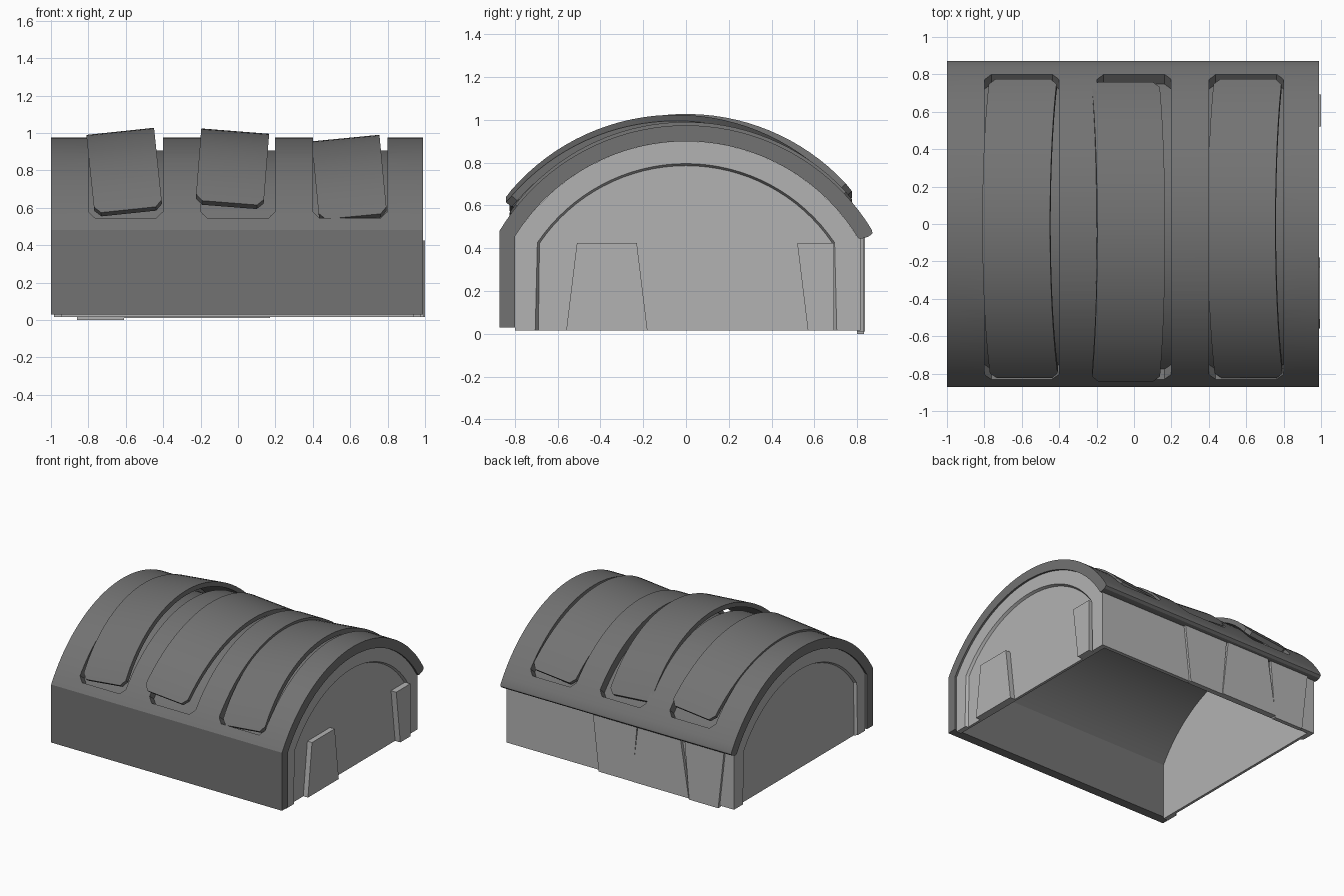
import bpy, bmesh, math
from mathutils import Matrix, Vector

if "Cube" in bpy.data.objects:
    bpy.data.objects.remove(bpy.data.objects["Cube"])

ZC = -0.042          # centre height of the roof arcs
R_OUT, R_IN = 1.017, 0.942


def material(name, v):
    m = bpy.data.materials.new(name)
    m.diffuse_color = (v, v, v, 1)
    m.use_nodes = True
    m.node_tree.nodes["Principled BSDF"].inputs["Base Color"].default_value = m.diffuse_color
    return m


DARK = material("dark grey roof", 0.17)
LIGHT = material("light grey wall", 0.45)


def finish(name, bm, mat, smooth=True):
    bmesh.ops.recalc_face_normals(bm, faces=bm.faces)
    me = bpy.data.meshes.new(name)
    bm.to_mesh(me)
    bm.free()
    me.materials.append(mat)
    ob = bpy.data.objects.new(name, me)
    bpy.context.collection.objects.link(ob)
    if smooth:
        smooth_object(ob)
    return ob


def smooth_object(ob):
    bpy.ops.object.select_all(action='DESELECT')
    ob.select_set(True)
    bpy.context.view_layer.objects.active = ob
    bpy.ops.object.shade_smooth_by_angle(angle=math.radians(25))


def prism(name, pts, a, b, mat, axis='x', smooth=True):
    """Extrude a profile from a to b along x (y,z points) or y (x,z points)."""
    bm = bmesh.new()
    place = (lambda p, t: (t, p[0], p[1])) if axis == 'x' else (lambda p, t: (p[0], t, p[1]))
    lo = [bm.verts.new(place(p, a)) for p in pts]
    hi = [bm.verts.new(place(p, b)) for p in pts]
    bm.faces.new(lo)
    bm.faces.new(hi)
    n = len(pts)
    for i in range(n):
        j = (i + 1) % n
        bm.faces.new((lo[i], lo[j], hi[j], hi[i]))
    return finish(name, bm, mat, smooth)


def arc(r, y0, y1, n=32):
    a0, a1 = math.asin(y0 / r), math.asin(y1 / r)
    angles = [a0 + (a1 - a0) * i / n for i in range(n + 1)]
    return [(r * math.sin(a), ZC + r * math.cos(a)) for a in angles]


def curved_strip(name, x, hw, a0, a1, r0, r1, mat, n=32, cut=0.035):
    """Curved panel following the roof, with chamfered corners."""
    rows = [(a0, hw - cut)]
    b0, b1 = a0 + cut * 1.2, a1 - cut * 1.2
    rows += [(b0 + (b1 - b0) * i / n, hw) for i in range(n + 1)]
    rows += [(a1, hw - cut)]
    bm = bmesh.new()
    rings = []
    for a, w in rows:
        rings.append([bm.verts.new((x + s * w, r * math.sin(a), ZC + r * math.cos(a)))
                      for s, r in ((-1, r0), (1, r0), (1, r1), (-1, r1))])
    for p, q in zip(rings, rings[1:]):
        for i in range(4):
            j = (i + 1) % 4
            bm.faces.new((p[i], p[j], q[j], q[i]))
    bm.faces.new(rings[0])
    bm.faces.new(rings[-1])
    return finish(name, bm, mat)


# Roof shell: vertical front wall, arched top, short eave at the back
roof_profile = [(-0.80, 0.03), (-0.872, 0.03)] + arc(R_OUT, -0.872, 0.868, 40)
roof_profile += [(0.872, 0.47), (0.855, 0.455), (0.82, 0.445)]
roof_profile += arc(R_IN, -0.80, 0.805, 40)[::-1]
roof = prism("roof_shell", roof_profile, -1.0, 0.99, DARK, smooth=False)

# Shallow slots across the roof
for x in (-0.6, 0.0, 0.6):
    cutter = curved_strip("slot_cutter", x, 0.198, -0.956, 0.906, 0.95, 1.15, DARK)
    cutter.hide_render = True
    mod = roof.modifiers.new("slot", 'BOOLEAN')
    mod.operation, mod.solver, mod.object = 'DIFFERENCE', 'EXACT', cutter
    bpy.context.view_layer.objects.active = roof
    bpy.ops.object.modifier_apply(modifier=mod.name)
    bpy.data.objects.remove(cutter)
smooth_object(roof)

# Loose curved roof panels: x, lift, roll about y, pitch about x (degrees)
for x, lift, roll, pitch in ((-0.63, 0.034, -6, 0), (-0.015, 0.034, 4.5, -2.6), (0.575, -0.002, -5.5, 0)):
    panel = curved_strip("roof_panel", 0, 0.182, -0.945, 0.868, R_OUT - 0.035, R_OUT, DARK)
    top = Vector((0, 0, ZC + R_OUT))
    rot = Matrix.Rotation(math.radians(roll), 4, 'Y') @ Matrix.Rotation(math.radians(pitch), 4, 'X')
    panel.data.transform(Matrix.Translation(top + Vector((x, 0, lift))) @ rot @ Matrix.Translation(-top))

# End walls, each with a raised arched frame
outer = [(-0.80, 0.015)] + arc(R_IN, -0.80, 0.815) + [(0.815, 0.015)]
inner = [(-0.705, 0.015)] + arc(0.838, -0.695, 0.695) + [(0.705, 0.015)]
bevel = [(-0.69, 0.015)] + arc(0.828, -0.685, 0.685) + [(0.69, 0.015)]
for side, face in ((-1, -0.985), (1, 0.975)):
    prism("end_wall", outer, face - side * 0.04, face - side * 0.02, LIGHT)
    bm = bmesh.new()
    loops = [[bm.verts.new((t, y, z)) for y, z in pts] for pts, t in
             ((outer, face - side * 0.02), (outer, face), (inner, face), (bevel, face - side * 0.02))]
    for p, q in zip(loops, loops[1:]):
        for i in range(len(p) - 1):
            bm.faces.new((p[i], p[i + 1], q[i + 1], q[i]))
    for k in (0, -1):
        bm.faces.new([l[k] for l in loops])
    finish("end_frame", bm, LIGHT)

# Back wall
prism("back_wall", [(-0.985, 0.015), (0.975, 0.015), (0.975, 0.46), (-0.985, 0.46)],
      0.785, 0.815, LIGHT, 'y', False)

# Patch plates leaning on the right end wall
prism("end_plate", [(-0.56, 0.015), (-0.18, 0.015), (-0.23, 0.425), (-0.51, 0.425)],
      0.95, 0.995, LIGHT, smooth=False)
prism("end_plate", [(0.57, 0.015), (0.693, 0.015), (0.693, 0.425), (0.52, 0.425)],
      0.95, 1.0, LIGHT, smooth=False)

# Patch plates on the back wall: bottom x pair, top x pair, base height, face
for b0, b1, t0, t1, z, y in ((-0.12, 0.17, -0.16, 0.22, 0.01, 0.832),
                             (-0.61, -0.12, -0.54, -0.17, 0.012, 0.838),
                             (-0.86, -0.61, -0.91, -0.57, 0.0, 0.832)):
    prism("back_plate", [(b0, z), (b1, z), (t1, 0.45), (t0, 0.45)], 0.80, y, LIGHT, 'y', False)
